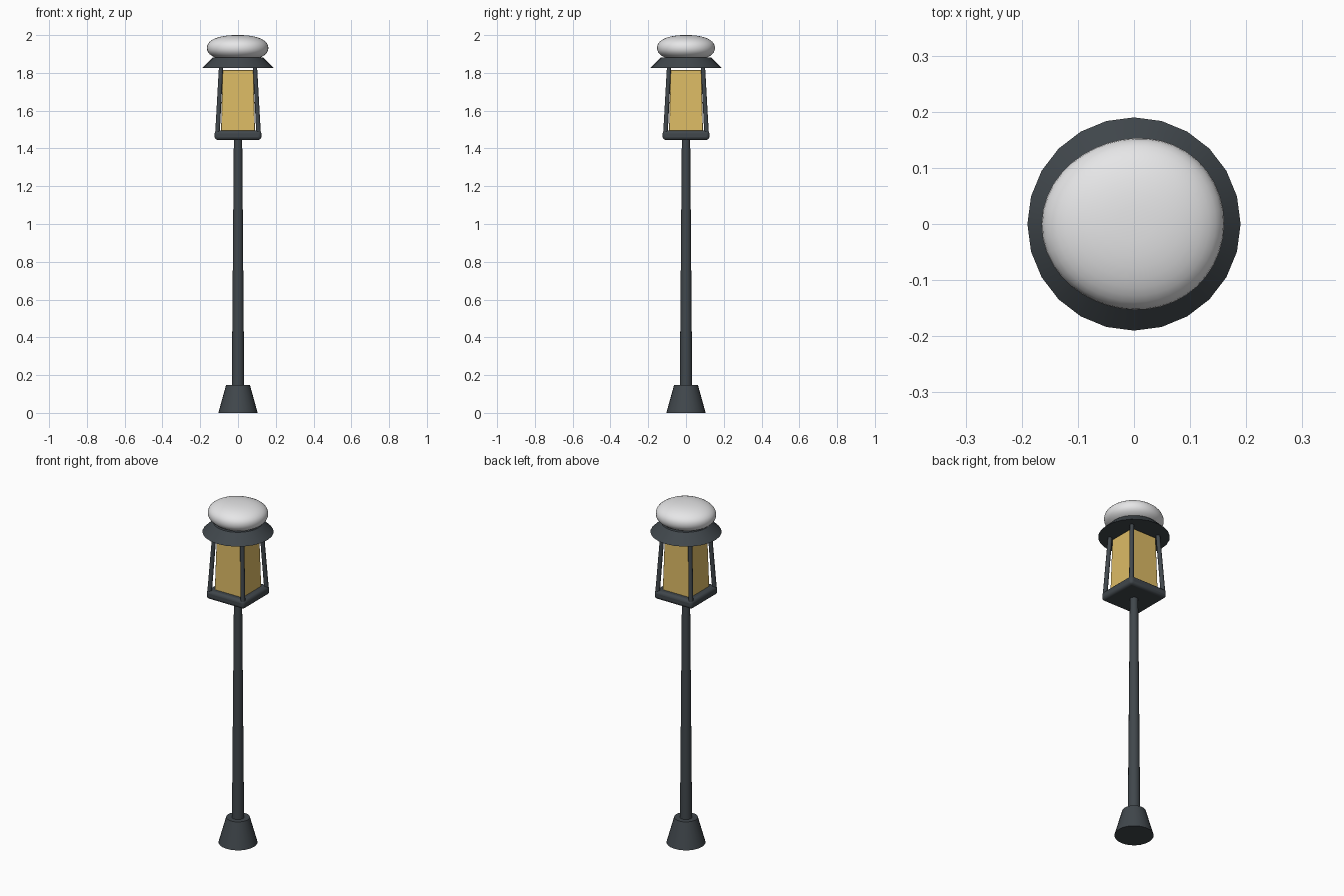
import bpy, bmesh, math
from mathutils import Vector

cube = bpy.data.objects.get("Cube")
if cube:
    bpy.data.objects.remove(cube, do_unlink=True)


def material(name, color):
    m = bpy.data.materials.new(name)
    m.use_nodes = True
    m.diffuse_color = (*color, 1)
    m.node_tree.nodes["Principled BSDF"].inputs["Base Color"].default_value = (*color, 1)
    return m


metal = material("dark slate metal", (0.052, 0.063, 0.072))
amber = material("amber glass", (0.72, 0.50, 0.13))
white = material("snow white", (0.84, 0.84, 0.85))


def finish(obj, name, mat, angle=30):
    obj.name = obj.data.name = name
    obj.data.materials.append(mat)
    bpy.ops.object.select_all(action="DESELECT")
    obj.select_set(True)
    bpy.context.view_layer.objects.active = obj
    bpy.ops.object.shade_smooth_by_angle(angle=math.radians(angle))
    return obj


def rod(name, start, end, r1, r2, sides, mat):
    """Tapered round bar between two points."""
    start, end = Vector(start), Vector(end)
    axis = end - start
    bpy.ops.mesh.primitive_cone_add(vertices=sides, radius1=r1, radius2=r2,
                                    depth=axis.length, location=(start + end) / 2)
    obj = bpy.context.object
    obj.rotation_euler = axis.to_track_quat("Z", "Y").to_euler()
    return finish(obj, name, mat)


def tapered_box(name, z0, z1, half0, half1, bevel, mat):
    """Square block with a bevel, narrowing from half0 to half1."""
    bpy.ops.mesh.primitive_cube_add(size=2)
    obj = bpy.context.object
    for v in obj.data.vertices:
        upper = v.co.z > 0
        half = half1 if upper else half0
        v.co = (v.co.x * half, v.co.y * half, z1 if upper else z0)
    finish(obj, name, mat)
    mod = obj.modifiers.new("rounded edges", "BEVEL")
    mod.width, mod.segments = bevel, 3
    return obj


# Foot, pole and round roof
rod("foot", (0, 0, 0), (0, 0, 0.148), 0.104, 0.063, 24, metal)
rod("pole", (0, 0, 0.12), (0, 0, 1.46), 0.033, 0.022, 16, metal)
rod("roof", (0, 0, 1.825), (0, 0, 1.882), 0.19, 0.132, 24, metal)

# Lantern tray and glass body
tapered_box("lantern_tray", 1.445, 1.495, 0.124, 0.124, 0.016, metal)
tapered_box("lantern_glass", 1.48, 1.815, 0.09, 0.082, 0.004, amber)

# Four leaning corner posts
for side, sx in (("left", 1), ("right", -1)):
    for end, sy in (("front", -1), ("back", 1)):
        rod(f"{end}_{side}_post", (sx * 0.109, sy * 0.109, 1.475),
            (sx * 0.09, sy * 0.09, 1.83), 0.0125, 0.0115, 12, metal)

# Lumpy snow cap
bpy.ops.mesh.primitive_uv_sphere_add(segments=40, ring_count=20, radius=1)
snow = bpy.context.object
for v in snow.data.vertices:
    a = math.atan2(v.co.y, v.co.x)
    flat = math.hypot(v.co.x, v.co.y)
    reach = 0.158 + 0.005 * math.cos(2 * a - 0.2) - 0.002 * math.cos(3 * a)
    r = reach * flat ** 0.85
    height = math.copysign(abs(v.co.z) ** 0.9, v.co.z) * 0.068
    v.co = (r * math.cos(a), r * math.sin(a), 1.932 + height)
finish(snow, "snow_cap", white, 60)
